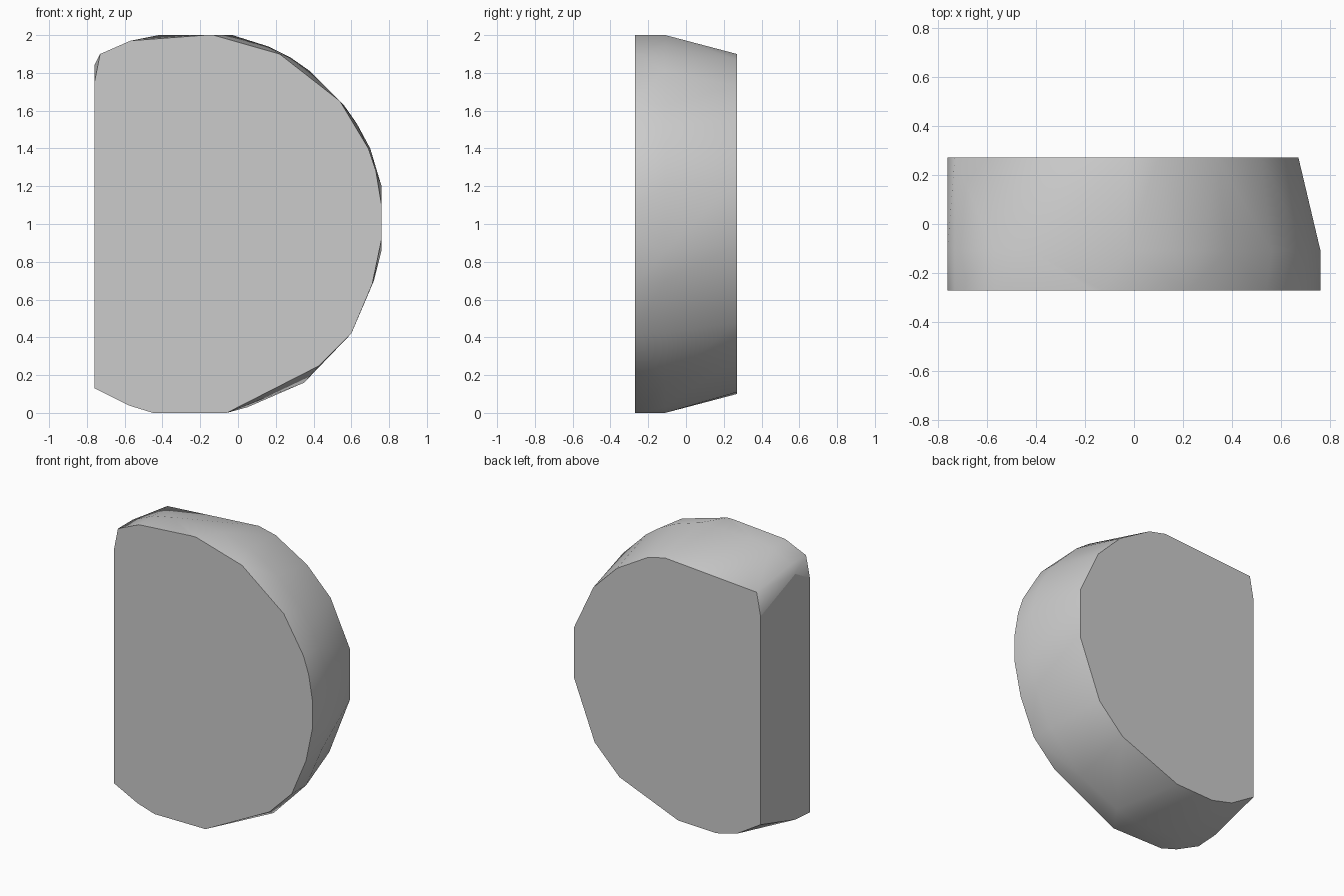
import bpy
import bmesh

cube = bpy.data.objects.get("Cube")
if cube:
    bpy.data.objects.remove(cube, do_unlink=True)

# One plain grey
grey = bpy.data.materials.new("stone grey")
grey.use_nodes = True
colour = (0.6, 0.6, 0.6, 1)
grey.diffuse_color = colour
grey.node_tree.nodes["Principled BSDF"].inputs["Base Color"].default_value = colour

# Outlines (x, z) of the slab, widest just behind its front face
front = [(-.76, .13), (-.58, .04), (-.45, 0), (-.06, 0), (.43, .25), (.6, .42),
         (.71, .68), (.76, .92), (.76, 1.1), (.73, 1.28), (.69, 1.4), (.54, 1.65),
         (.22, 1.9), (-.13, 2), (-.17, 2), (-.57, 1.97), (-.73, 1.9), (-.76, 1.75)]
middle = [(-.76, .14), (-.45, 0), (-.06, 0), (.05, .03), (.35, .16), (.43, .25),
          (.6, .42), (.72, .7), (.76, .86), (.76, 1.2), (.7, 1.4), (.63, 1.53),
          (.56, 1.63), (.38, 1.81), (.28, 1.88), (.16, 1.94), (-.03, 2),
          (-.42, 2), (-.57, 1.97), (-.73, 1.9), (-.76, 1.84)]
back = [(-.76, .25), (-.58, .14), (-.42, .1), (-.13, .11), (.32, .29), (.51, .48),
        (.67, .89), (.67, 1.23), (.52, 1.55), (.34, 1.73), (.1, 1.87), (-.03, 1.9),
        (-.73, 1.85), (-.76, 1.69)]

# Convex stone slab wrapped around the three outlines
bm = bmesh.new()
for y, outline in ((-.27, front), (-.11, middle), (.27, back)):
    for x, z in outline:
        bm.verts.new((x, y, z))
hull = bmesh.ops.convex_hull(bm, input=bm.verts)
spare = {e for e in hull["geom_interior"] + hull["geom_unused"]
         if isinstance(e, bmesh.types.BMVert)}
bmesh.ops.delete(bm, geom=list(spare), context='VERTS')
bmesh.ops.dissolve_limit(bm, angle_limit=.01, verts=bm.verts, edges=bm.edges)
bmesh.ops.recalc_face_normals(bm, faces=bm.faces)

# Cut faces stay flat, the rounded rim is smooth
for face in bm.faces:
    face.smooth = abs(face.normal.y) < .99 and face.normal.x > -.99

mesh = bpy.data.meshes.new("rounded_slab")
bm.to_mesh(mesh)
bm.free()
mesh.materials.append(grey)
slab = bpy.data.objects.new("rounded_slab", mesh)
bpy.context.collection.objects.link(slab)
